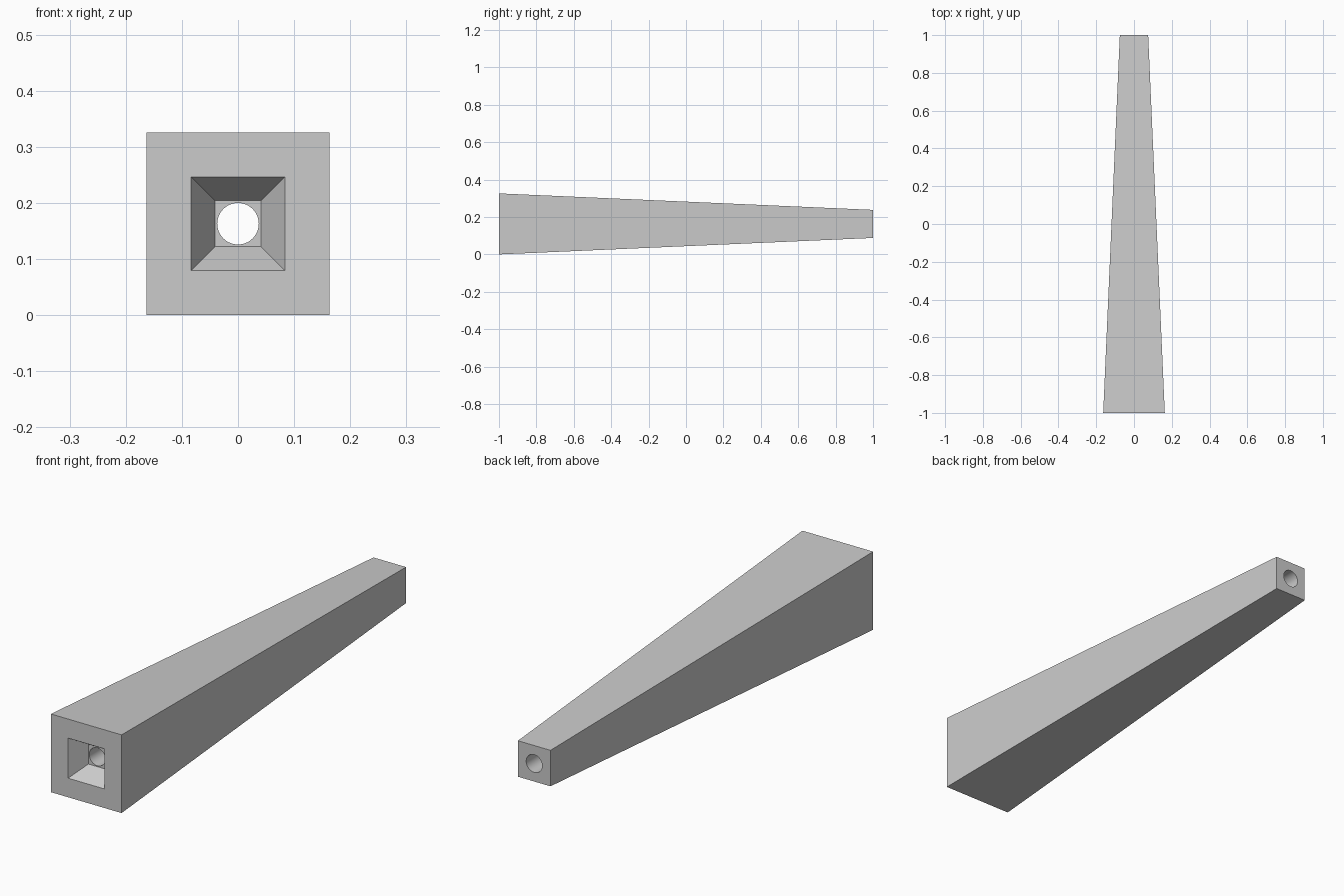
import bpy, bmesh
from math import cos, sin, pi

cube = bpy.data.objects.get("Cube")
if cube:
    bpy.data.objects.remove(cube, do_unlink=True)

CENTRE_Z = 0.163
ARC = 12              # bore segments per quarter turn
BORE_RADIUS = 0.037
FLOOR_Y = -0.927      # depth of the socket floor

grey = bpy.data.materials.new("light grey")
grey.diffuse_color = (0.6, 0.6, 0.6, 1)
grey.use_nodes = True
grey.node_tree.nodes["Principled BSDF"].inputs["Base Color"].default_value = (0.6, 0.6, 0.6, 1)

bm = bmesh.new()


def ring(half_width, y, count):
    """Loop of points around the long axis, starting on a diagonal."""
    angles = [pi / 4 + 2 * pi * i / count for i in range(count)]
    return [bm.verts.new((half_width * cos(a), y, CENTRE_Z + half_width * sin(a)))
            for a in angles]


def square(half, y):
    return ring(half * 2 ** 0.5, y, 4)


def bridge(a, b, smooth=False):
    n = len(a)
    for i in range(n):
        j = (i + 1) % n
        bm.faces.new((a[i], a[j], b[j], b[i])).smooth = smooth


def pierced_plate(corners, circle):
    """Square face with a round hole, split along the diagonals."""
    for i in range(4):
        arc = [circle[(i * ARC + k) % (4 * ARC)] for k in range(ARC + 1)]
        bm.faces.new([corners[i], corners[(i + 1) % 4]] + arc[::-1])


# Tapered outer body
front, back = square(0.163, -1), square(0.075, 1)
bridge(front, back)

# Front rim and tapered square socket
mouth, floor = square(0.0835, -1), square(0.041, FLOOR_Y)
bridge(front, mouth)
bridge(mouth, floor)

# Round bore from the socket floor to the back end
bore_front = ring(BORE_RADIUS, FLOOR_Y, 4 * ARC)
bore_back = ring(BORE_RADIUS, 1, 4 * ARC)
pierced_plate(floor, bore_front)
bridge(bore_front, bore_back, smooth=True)
pierced_plate(back, bore_back)

bmesh.ops.recalc_face_normals(bm, faces=bm.faces[:])

# Keep every crease sharp, with only the bore shaded smooth
for edge in bm.edges:
    edge.smooth = edge.calc_face_angle(0) < pi / 6

mesh = bpy.data.meshes.new("tapered_tube")
bm.to_mesh(mesh)
bm.free()
mesh.materials.append(grey)
tube = bpy.data.objects.new("tapered_tube", mesh)
bpy.context.collection.objects.link(tube)
